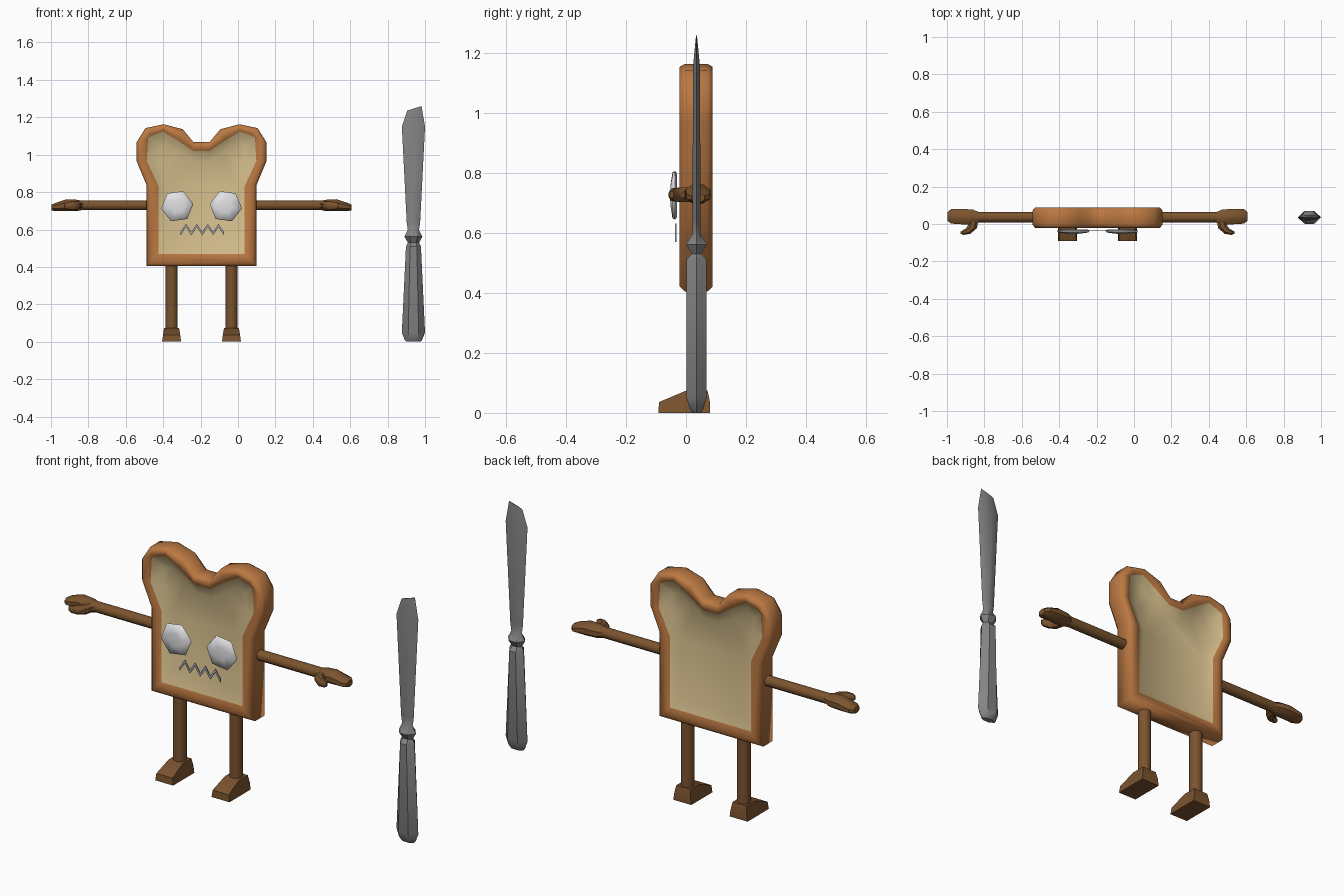
import bpy, bmesh, math
from mathutils import Vector

if "Cube" in bpy.data.objects:
    bpy.data.objects.remove(bpy.data.objects["Cube"])

CX = -0.195   # centre line of the bread figure
YC = 0.036    # mid depth


def material(name, rgb):
    m = bpy.data.materials.new(name)
    m.diffuse_color = (*rgb, 1)
    m.use_nodes = True
    m.node_tree.nodes["Principled BSDF"].inputs["Base Color"].default_value = m.diffuse_color
    return m


CRUST = material("crust_brown", (0.50, 0.19, 0.055))
BREAD = material("bread_tan", (0.66, 0.51, 0.26))
LIMB = material("limb_brown", (0.20, 0.088, 0.028))
STEEL = material("steel_grey", (0.23, 0.23, 0.23))
WHITE = material("eye_white", (0.75, 0.75, 0.77))
GREY = material("mouth_grey", (0.36, 0.37, 0.42))


def loft(name, rings, mats, angle=40, bands=None):
    """Skin a list of equal-length closed rings; bands gives material per strip."""
    bm = bmesh.new()
    vs = [[bm.verts.new(p) for p in ring] for ring in rings]
    n = len(rings[0])
    bands = bands or [0] * (len(rings) + 1)
    faces = [(bm.faces.new(vs[0][::-1]), bands[0])]
    for k in range(len(rings) - 1):
        for i in range(n):
            j = (i + 1) % n
            f = bm.faces.new((vs[k][i], vs[k][j], vs[k + 1][j], vs[k + 1][i]))
            faces.append((f, bands[k + 1]))
    faces.append((bm.faces.new(vs[-1]), bands[-1]))
    for f, m in faces:
        f.material_index = m
    bmesh.ops.recalc_face_normals(bm, faces=bm.faces)
    bmesh.ops.triangulate(bm, faces=[f for f in bm.faces if len(f.verts) > 8])
    me = bpy.data.meshes.new(name)
    bm.to_mesh(me)
    bm.free()
    ob = bpy.data.objects.new(name, me)
    bpy.context.collection.objects.link(ob)
    for m in mats:
        me.materials.append(m)
    bpy.ops.object.select_all(action='DESELECT')
    ob.select_set(True)
    bpy.context.view_layer.objects.active = ob
    bpy.ops.object.shade_smooth_by_angle(angle=math.radians(angle))
    return ob


def oval(c, u, v, n, turn=0.0):
    """Ring of n points around c spanned by half-axis vectors u and v."""
    c, u, v = Vector(c), Vector(u), Vector(v)
    return [c + u * math.cos(turn + 2 * math.pi * i / n)
            + v * math.sin(turn + 2 * math.pi * i / n) for i in range(n)]


def flip(rings, s):
    """Mirror rings to the side s of the figure's centre line."""
    return [[(CX + s * (p[0] - CX), p[1], p[2]) for p in r] for r in rings]


# --- bread slice: half outlines of crust outside and inside ---
outer = [(.295, .405), (.295, .84), (.347, .965), (.347, 1.067),
         (.30, 1.142), (.203, 1.163), (.10, 1.136), (.043, 1.067)]
inner = [(.23, .468), (.23, .83), (.293, .965), (.286, 1.09),
         (.262, 1.104), (.205, 1.124), (.125, 1.075), (.043, 1.02)]
floor = [(.185, .52), (.185, .82), (.235, .95), (.232, 1.04),
         (.215, 1.055), (.185, 1.06), (.11, 1.01), (.04, .965)]


def slice_ring(half, y):
    full = half + [(-x, z) for x, z in reversed(half)]
    return [(CX + x, y, z) for x, z in full]


def mix(a, b, t):
    return [(p[0] + (q[0] - p[0]) * t, p[1] + (q[1] - p[1]) * t) for p, q in zip(a, b)]


front = [slice_ring(floor, .012), slice_ring(inner, -.012),
         slice_ring(mix(outer, inner, .75), -.02),
         slice_ring(mix(outer, inner, .25), -.021), slice_ring(outer, -.004)]
back = [[(x, 2 * .034 - y, z) for x, y, z in r] for r in reversed(front)]
loft("bread_slice", front + back, [CRUST, BREAD], 62,
     [1, 1, 0, 0, 0, 0, 0, 0, 0, 1, 1])

# --- limbs, mirrored left and right ---
for s, side in ((1, "right"), (-1, "left")):
    arm = [oval((x, YC, .73), (0, .028, 0), (0, 0, .027), 10) for x in (.07, .46)]
    loft(side + "_arm", flip(arm, s), [LIMB])

    hand = []
    for x, y0, y1, z0, z1 in ((.437, .008, .062, .705, .752), (.47, -.004, .077, .699, .759),
                              (.525, -.002, .081, .698, .762), (.588, .002, .08, .699, .742),
                              (.608, .018, .062, .702, .732)):
        hand.append(oval((x, (y0 + y1) / 2, (z0 + z1) / 2), (0, (y1 - y0) * .54, 0),
                         (0, 0, (z1 - z0) * .54), 8, math.pi / 8))
    loft(side + "_hand", flip(hand, s), [LIMB])

    thumb = [oval((x, y, .727), (dx, dy, 0), (0, 0, h), 8, math.pi / 8)
             for x, y, dx, dy, h in ((.468, .015, .028, -.004, .027),
                                     (.474, -.015, .026, .008, .026),
                                     (.497, -.038, .012, .016, .024),
                                     (.525, -.047, .004, .012, .019),
                                     (.537, -.047, .001, .006, .012))]
    loft(side + "_thumb", flip(thumb, s), [LIMB])

    lx = CX + .16
    leg = [oval((lx, YC, z), (.032, 0, 0), (0, .032, 0), 10) for z in (.03, .43)]
    loft(side + "_leg", flip(leg, s), [LIMB])

    foot = []
    for z, w, y0, y1 in ((0, .051, -.092, .08), (.036, .046, -.09, .08), (.074, .04, .0, .072)):
        foot.append([(lx - w, y0, z), (lx + w, y0, z), (lx + w, y1, z), (lx - w, y1, z)])
    loft(side + "_foot", flip(foot, s), [LIMB], 30)

    # shallow domed six-sided eyes
    eye = [oval((CX + .13, y, .725), (r, 0, 0), (0, 0, r), 6, math.radians(-8))
           for y, r in ((-.03, .078), (-.036, .087), (-.045, .083), (-.052, .035), (-.053, .004))]
    loft(side + "_eye", flip(eye, s), [WHITE], 60)

# --- zigzag mouth: thin ribbon swept along the teeth ---
mouth = []
for i in range(9):
    x, z = CX - .112 + i * .029, .578 if i % 2 == 0 else .622
    mouth.append([(x, -.036, z - .009), (x, -.036, z + .009),
                  (x, -.031, z + .009), (x, -.031, z - .009)])
loft("mouth", mouth, [GREY], 20)

# --- table knife: six-sided sections (height, x centre, half width, half thickness) ---
knife = []
for z, x, w, t, tilt in ((0, .938, .038, .014, 0), (.012, .938, .048, .022, 0),
                         (.05, .938, .062, .033, 0), (.51, .938, .040, .034, 0),
                         (.53, .938, .030, .016, 0), (.562, .938, .048, .035, 0),
                         (.598, .938, .030, .013, 0), (.64, .938, .036, .013, 0),
                         (1.15, .938, .062, .012, 0), (1.248, .943, .038, .002, .012)):
    knife.append([(x + a * w, YC - .001 + b * t, z + a * tilt) for a, b in
                  ((1, 0), (.45, 1), (-.45, 1), (-1, 0), (-.45, -1), (.45, -1))])
loft("table_knife", knife, [STEEL], 40)
